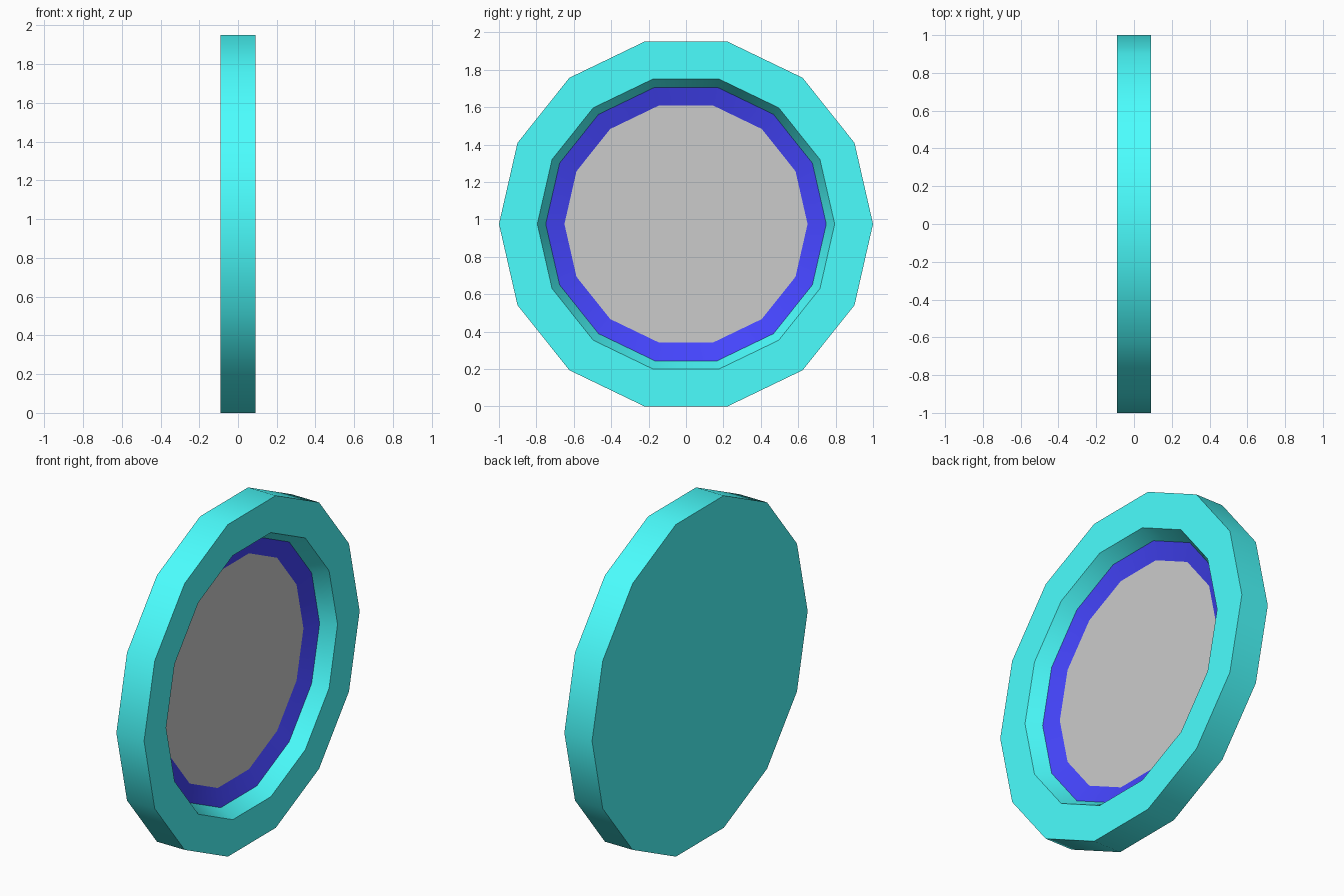
import bpy, bmesh, math

if "Cube" in bpy.data.objects:
    bpy.data.objects.remove(bpy.data.objects["Cube"])

SIDES = 14
CZ = math.sin(3 * 2 * math.pi / SIDES)  # centre height so the bottom flat rests on z = 0


def material(name, rgb):
    m = bpy.data.materials.new(name)
    m.diffuse_color = (*rgb, 1)
    m.use_nodes = True
    m.node_tree.nodes["Principled BSDF"].inputs["Base Color"].default_value = m.diffuse_color
    return m


def lathe(name, profile, mat=None, cap_first=False, cap_last=False):
    """Spin (x, radius) points about the x axis into a 14-sided solid or band."""
    bm = bmesh.new()
    rings = []
    for x, r in profile:
        ring = []
        for i in range(SIDES):
            a = 2 * math.pi * i / SIDES
            ring.append(bm.verts.new((x, r * math.cos(a), CZ + r * math.sin(a))))
        rings.append(ring)
    for lo, hi in zip(rings, rings[1:]):
        for i in range(SIDES):
            j = (i + 1) % SIDES
            bm.faces.new((lo[i], lo[j], hi[j], hi[i]))
    if cap_first:
        bm.faces.new(rings[0][::-1])
    if cap_last:
        bm.faces.new(rings[-1])
    me = bpy.data.meshes.new(name)
    bm.to_mesh(me)
    bm.free()
    ob = bpy.data.objects.new(name, me)
    bpy.context.collection.objects.link(ob)
    if mat:
        me.materials.append(mat)
    bpy.ops.object.select_all(action='DESELECT')
    ob.select_set(True)
    bpy.context.view_layer.objects.active = ob
    bpy.ops.object.shade_smooth_by_angle(angle=math.radians(30))
    return ob


cyan = material("cyan", (0.07, 1.0, 1.0))
blue = material("blue", (0.06, 0.06, 1.0))

# Outer body: closed back, side wall, front rim and tapered recess wall
lathe("outer_casing", [(-0.09, 1), (0.09, 1), (0.09, 0.795), (0.005, 0.75)],
      cyan, cap_first=True)
# Sloped ring inside the recess
lathe("inner_ring", [(0.005, 0.75), (-0.03, 0.65)], blue)
# Flat centre plate
lathe("centre_plate", [(-0.03, 0.65)], cap_last=True)
